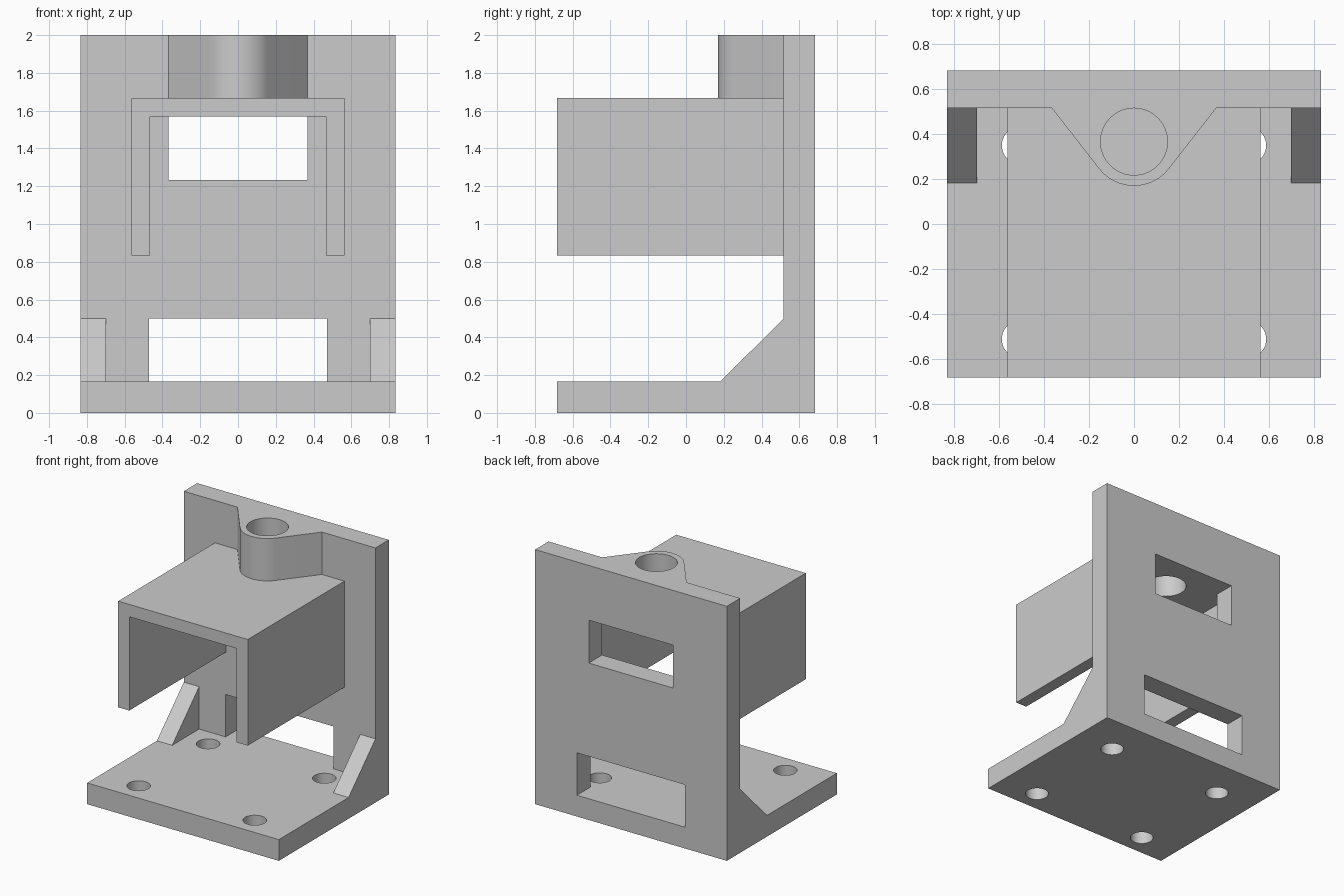
import bpy
import bmesh
from math import acos, atan2, cos, hypot, radians, sin
from mathutils import Vector

cube = bpy.data.objects.get("Cube")
if cube:
    bpy.data.objects.remove(cube, do_unlink=True)

grey = bpy.data.materials.new("plain grey")
grey.use_nodes = True
grey.diffuse_color = (0.6, 0.6, 0.6, 1)
grey.node_tree.nodes["Principled BSDF"].inputs["Base Color"].default_value = grey.diffuse_color

# Main dimensions
WIDTH, FRONT, BACK = 0.833, -0.683, 0.683
WALL, FLOOR, HOOD_TOP, TOP = 0.517, 0.167, 1.667, 2.0
BORE_Y = 0.367


def prism(name, profile, axis, low, high):
    """Extrude a 2D profile along an axis; the profile holds the other two coordinates in order."""
    bm = bmesh.new()
    verts = []
    for p in profile:
        co = list(p)
        co.insert("xyz".index(axis), low)
        verts.append(bm.verts.new(co))
    face = bm.faces.new(verts)
    top = bmesh.ops.extrude_face_region(bm, geom=[face])["geom"]
    for v in top:
        if isinstance(v, bmesh.types.BMVert):
            v.co["xyz".index(axis)] = high
    bmesh.ops.recalc_face_normals(bm, faces=bm.faces)
    mesh = bpy.data.meshes.new(name)
    bm.to_mesh(mesh)
    bm.free()
    mesh.materials.append(grey)
    obj = bpy.data.objects.new(name, mesh)
    bpy.context.collection.objects.link(obj)
    return obj


def circle(x, y, r, n=48):
    return [(x + r * cos(radians(360 * i / n)), y + r * sin(radians(360 * i / n))) for i in range(n)]


def window(half, low, high):
    return prism("window_cutter", [(-half, low), (half, low), (half, high), (-half, high)], "y", 0.45, 0.8)


def activate(obj):
    bpy.ops.object.select_all(action="DESELECT")
    obj.select_set(True)
    bpy.context.view_layer.objects.active = obj


def cut(obj, cutter):
    cutter.hide_render = True
    mod = obj.modifiers.new("cut", "BOOLEAN")
    mod.operation, mod.solver, mod.object = "DIFFERENCE", "EXACT", cutter
    activate(obj)
    bpy.ops.object.modifier_apply(modifier=mod.name)
    bpy.data.objects.remove(cutter, do_unlink=True)


# Base plate and back wall as one L section
frame = prism("base_and_wall", [(FRONT, 0), (BACK, 0), (BACK, TOP), (WALL, TOP),
                                (WALL, FLOOR), (FRONT, FLOOR)], "x", -WIDTH, WIDTH)
cut(frame, window(0.367, 1.233, 1.57))
cut(frame, window(0.47, FLOOR, 0.5))

# Four mounting holes
for x in (-0.505, 0.505):
    for y in (-0.513, 0.35):
        cut(frame, prism("hole_cutter", circle(x, y, 0.084), "z", -0.1, 0.3))

# Corner gussets
for side, name in ((-1, "right_gusset"), (1, "left_gusset")):
    prism(name, [(0.183, FLOOR), (WALL, FLOOR), (WALL, 0.5)], "x",
          *sorted((side * 0.7, side * WIDTH)))

# Open channel hood
outer, inner, low, under = 0.563, 0.467, 0.833, 1.57
hood = prism("hood", [(-outer, low), (-inner, low), (-inner, under), (inner, under),
                      (inner, low), (outer, low), (outer, HOOD_TOP), (-outer, HOOD_TOP)],
             "y", FRONT, WALL)

# Bored boss: round nose with tangent flanks running to the wall
nose, corner = 0.197, Vector((0.367, WALL - BORE_Y))
start = atan2(corner.y, corner.x) - acos(nose / hypot(*corner))
sweep = 2 * (radians(-90) - start)
arc = [start + sweep * i / 24 for i in range(25)]
outline = [(corner.x, WALL)] + [(nose * cos(a), BORE_Y + nose * sin(a)) for a in arc] + [(-corner.x, WALL)]
boss = prism("boss", outline, "z", HOOD_TOP, TOP)

# Bore through boss and hood roof
for part in (boss, hood):
    cut(part, prism("bore_cutter", circle(0, BORE_Y, 0.149, 64), "z", 1.4, 2.1))

# Smooth round surfaces, crisp edges
for part in (frame, hood, boss):
    activate(part)
    bpy.ops.object.shade_smooth_by_angle(angle=radians(30))
